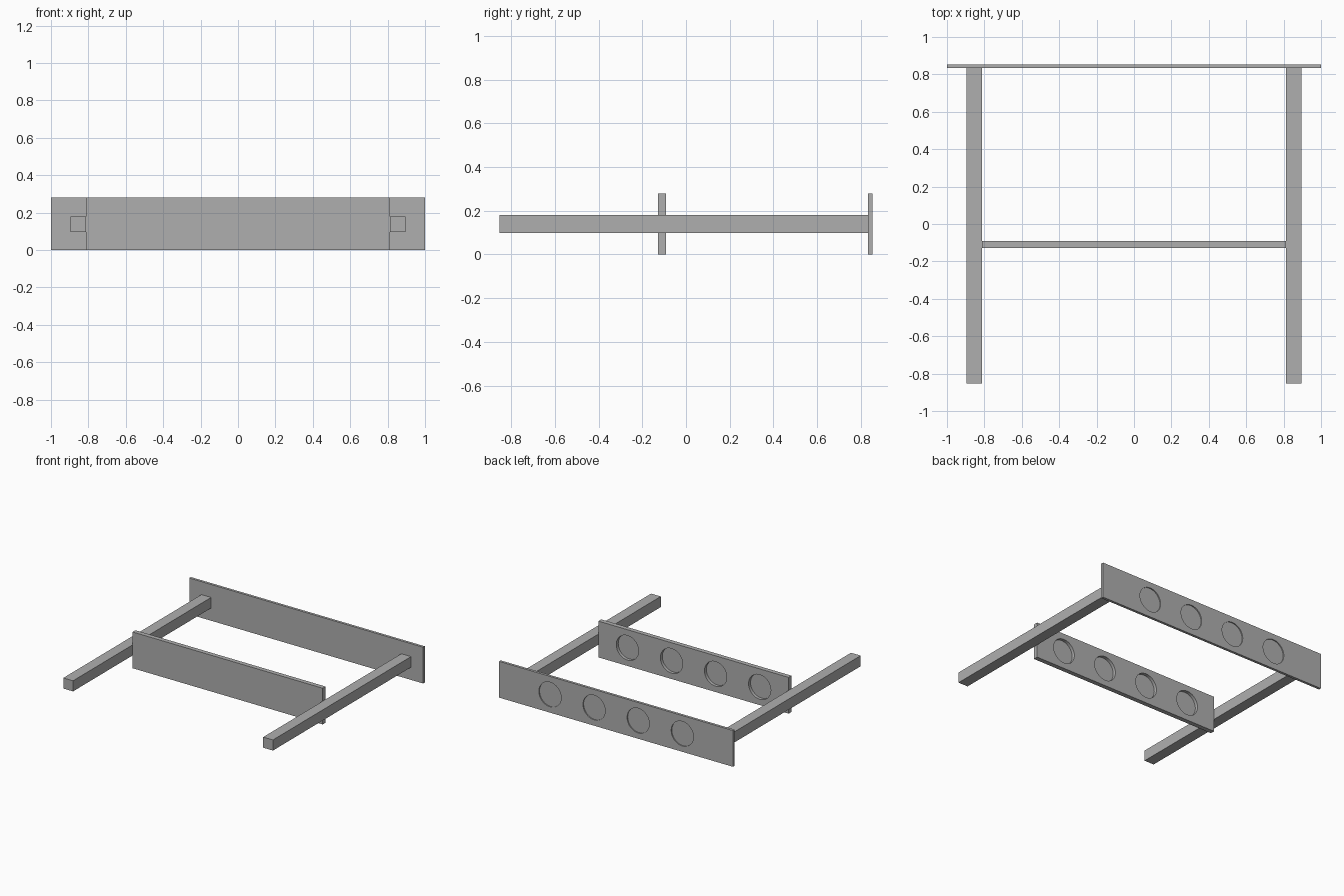
import bpy
import math

if "Cube" in bpy.data.objects:
    bpy.data.objects.remove(bpy.data.objects["Cube"], do_unlink=True)

GREY = (0.43, 0.43, 0.43, 1.0)
grey = bpy.data.materials.new("plain_grey")
grey.use_nodes = True
grey.diffuse_color = GREY
grey.node_tree.nodes["Principled BSDF"].inputs["Base Color"].default_value = GREY

MID_Z = 0.14
RECESS_RADIUS = 0.095
RECESS_SPACING = 0.377


def box(name, low, high):
    """Box between two opposite corners."""
    bpy.ops.mesh.primitive_cube_add(
        size=1, location=[(a + b) / 2 for a, b in zip(low, high)])
    ob = bpy.context.object
    ob.name = name
    ob.scale = [b - a for a, b in zip(low, high)]
    bpy.ops.object.transform_apply(location=False, rotation=False, scale=True)
    ob.data.materials.append(grey)
    return ob


def cut_recesses(board, back_y, depth):
    """Sink a row of four round blind recesses into the back of a board."""
    for i in range(4):
        bpy.ops.mesh.primitive_cylinder_add(
            vertices=48, radius=RECESS_RADIUS, depth=2 * depth,
            location=((i - 1.5) * RECESS_SPACING, back_y, MID_Z),
            rotation=(math.pi / 2, 0, 0))
        cutter = bpy.context.object
        cutter.name = "recess_cutter"
        cutter.hide_render = True
        cutter.data.materials.append(grey)
        bpy.context.view_layer.objects.active = board
        mod = board.modifiers.new("recess", 'BOOLEAN')
        mod.operation = 'DIFFERENCE'
        mod.solver = 'EXACT'
        mod.object = cutter
        bpy.ops.object.modifier_apply(modifier=mod.name)
        bpy.data.objects.remove(cutter, do_unlink=True)
    bpy.ops.object.select_all(action='DESELECT')
    board.select_set(True)
    bpy.ops.object.shade_smooth_by_angle(angle=math.radians(30))


# Wide thin board across the back
back_board = box("back_board", (-1, 0.833, 0), (1, 0.853, 0.28))
cut_recesses(back_board, 0.853, 0.008)

# Thicker cross board held between the rails
cross_board = box("cross_board", (-0.813, -0.127, 0), (0.813, -0.092, 0.28))
cut_recesses(cross_board, -0.092, 0.024)

# Square side rails running forward from the back board
box("left_rail", (0.813, -0.853, 0.098), (0.896, 0.833, 0.18))
box("right_rail", (-0.896, -0.853, 0.098), (-0.813, 0.833, 0.18))
